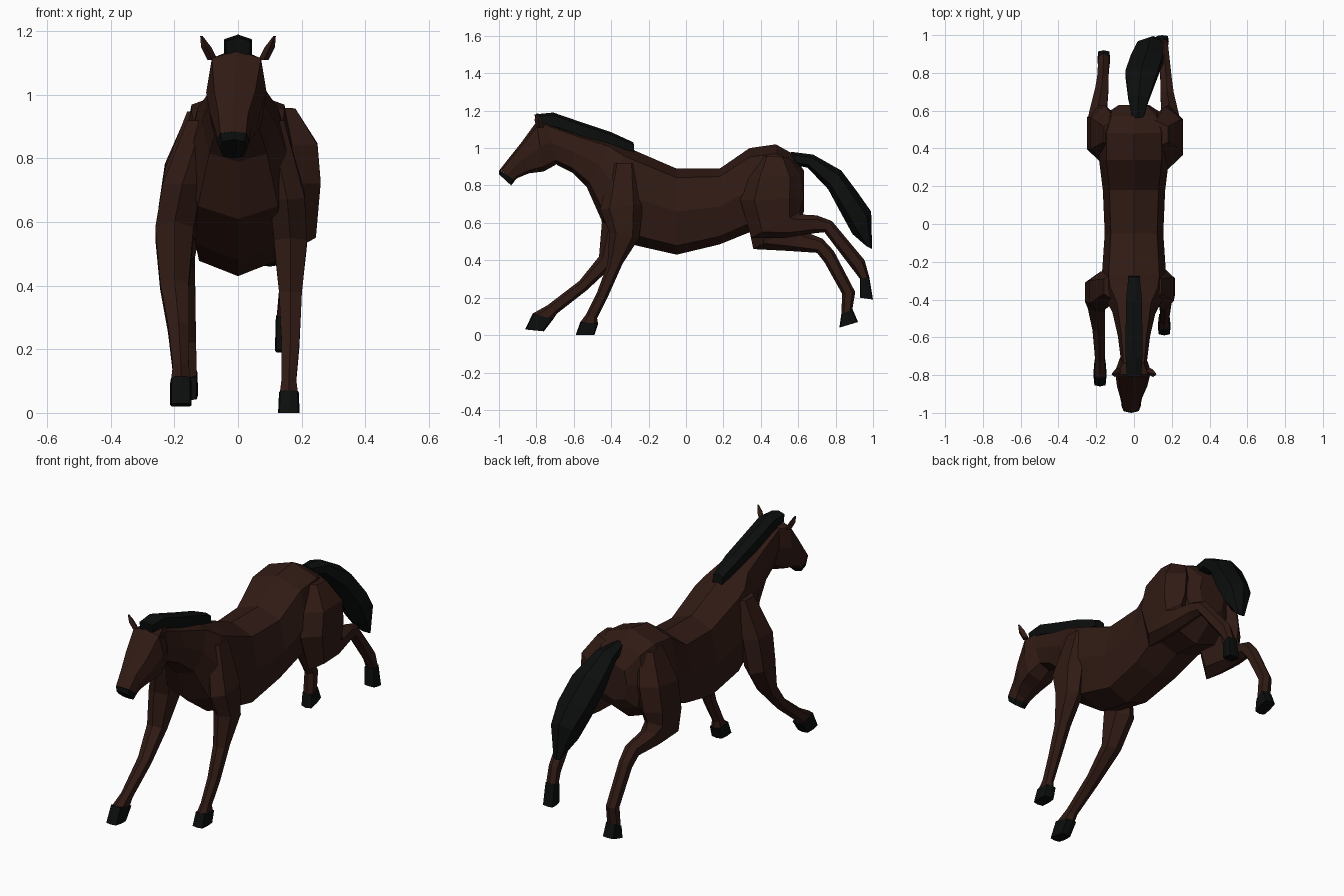
import bpy, bmesh
from math import cos, sin, tau, copysign


def material(name, rgb):
    m = bpy.data.materials.new(name)
    m.diffuse_color = (*rgb, 1)
    return m


BROWN = material("brown_coat", (0.030, 0.0105, 0.007))
BLACK = material("black_hair", (0.0035, 0.004, 0.004))


def soft(v, p):
    return copysign(abs(v) ** p, v) if abs(v) > 1e-6 else 0.0


def loft(name, sections, mat, sides=6, power=0.85):
    """Each section: centre x, half width, (y, z) of one edge, (y, z) of the opposite edge."""
    bm = bmesh.new()
    rings = []
    angles = [tau * i / sides for i in range(sides)]
    widest = max(soft(sin(a), power) for a in angles)
    for x, w, (y1, z1), (y2, z2) in sections:
        ring = []
        for a in angles:
            c, s = soft(cos(a), power), soft(sin(a), power) / widest
            ring.append(bm.verts.new((x + w * s,
                                      (y1 + y2) / 2 + (y1 - y2) / 2 * c,
                                      (z1 + z2) / 2 + (z1 - z2) / 2 * c)))
        rings.append(ring)
    for a, b in zip(rings, rings[1:]):
        for i in range(sides):
            j = (i + 1) % sides
            bm.faces.new((a[i], a[j], b[j], b[i]))
    bm.faces.new(rings[0])
    bm.faces.new(rings[-1])
    bmesh.ops.recalc_face_normals(bm, faces=bm.faces)
    mesh = bpy.data.meshes.new(name)
    bm.to_mesh(mesh)
    bm.free()
    mesh.materials.append(mat)
    ob = bpy.data.objects.new(name, mesh)
    bpy.context.collection.objects.link(ob)
    return ob


def leg(name, sections, sole):
    # The last leg section is the coronet; the hoof flares from it to the sole
    loft(name, sections, BROWN)
    x, w, f, b = sections[-1]
    loft(name + "_hoof", [(x, w + 0.003, f, b), (x, 0.034, *sole)], BLACK, 8, 0.4)


# Trunk and neck, from rump to poll
loft("body", [
    (0, 0.08, (0.63, 0.88), (0.63, 0.68)),
    (0, 0.15, (0.57, 0.97), (0.60, 0.62)),
    (0, 0.185, (0.48, 1.02), (0.50, 0.54)),
    (0, 0.185, (0.34, 1.00), (0.34, 0.55)),
    (0, 0.165, (0.18, 0.89), (0.18, 0.485)),
    (0, 0.155, (-0.05, 0.89), (-0.05, 0.43)),
    (0, 0.17, (-0.27, 0.985), (-0.27, 0.48)),
    (0, 0.16, (-0.32, 1.00), (-0.45, 0.61)),
    (0, 0.115, (-0.40, 1.035), (-0.53, 0.79)),
    (0, 0.085, (-0.58, 1.085), (-0.61, 0.87)),
    (0, 0.07, (-0.74, 1.14), (-0.69, 0.91)),
], BROWN, 8, 0.68)

# Head and dark muzzle
loft("head", [
    (-0.005, 0.07, (-0.74, 1.145), (-0.68, 0.92)),
    (-0.005, 0.095, (-0.80, 1.14), (-0.76, 0.875)),
    (-0.01, 0.08, (-0.88, 1.03), (-0.84, 0.865)),
    (-0.015, 0.058, (-0.94, 0.955), (-0.90, 0.84)),
    (-0.015, 0.05, (-0.995, 0.885), (-0.92, 0.825)),
], BROWN, 8, 0.6)
loft("muzzle", [
    (-0.015, 0.053, (-0.998, 0.885), (-0.915, 0.825)),
    (-0.015, 0.042, (-1.0, 0.86), (-0.935, 0.80)),
], BLACK, 8, 0.7)

# Ears
for side, label in ((-1, "left"), (1, "right")):
    loft("ear_" + label, [
        (side * 0.08, 0.016, (-0.80, 1.11), (-0.76, 1.11)),
        (side * 0.10, 0.016, (-0.81, 1.15), (-0.77, 1.15)),
        (side * 0.115, 0.004, (-0.80, 1.185), (-0.79, 1.185)),
    ], BROWN, 4, 1)

# Mane along the crest
loft("mane", [
    (0, 0.038, (-0.81, 1.18), (-0.80, 1.12)),
    (0, 0.044, (-0.71, 1.19), (-0.70, 1.10)),
    (0, 0.044, (-0.55, 1.135), (-0.56, 1.05)),
    (0, 0.042, (-0.40, 1.085), (-0.42, 1.01)),
    (0, 0.03, (-0.28, 1.03), (-0.275, 0.97)),
], BLACK, 6, 0.6)

# Tail swept back and to one side
loft("tail", [
    (0.02, 0.03, (0.56, 0.98), (0.58, 0.91)),
    (0.025, 0.055, (0.68, 0.965), (0.65, 0.895)),
    (0.04, 0.085, (0.83, 0.88), (0.76, 0.78)),
    (0.07, 0.085, (0.92, 0.76), (0.83, 0.65)),
    (0.085, 0.065, (0.99, 0.66), (0.89, 0.54)),
    (0.10, 0.02, (0.995, 0.46), (0.965, 0.475)),
], BLACK)

# Leading foreleg, reaching forward
leg("front_leg_left", [
    (-0.11, 0.05, (-0.40, 0.92), (-0.26, 0.92)),
    (-0.175, 0.062, (-0.47, 0.72), (-0.25, 0.72)),
    (-0.20, 0.06, (-0.45, 0.60), (-0.27, 0.53)),
    (-0.20, 0.045, (-0.465, 0.42), (-0.38, 0.38)),
    (-0.187, 0.033, (-0.57, 0.29), (-0.53, 0.24)),
    (-0.18, 0.025, (-0.74, 0.16), (-0.69, 0.115)),
    (-0.18, 0.03, (-0.82, 0.115), (-0.71, 0.085)),
], ((-0.86, 0.03), (-0.76, 0.02)))

# Trailing foreleg, on the ground
leg("front_leg_right", [
    (0.10, 0.045, (-0.40, 0.92), (-0.26, 0.92)),
    (0.155, 0.055, (-0.46, 0.67), (-0.23, 0.70)),
    (0.165, 0.052, (-0.41, 0.55), (-0.25, 0.52)),
    (0.165, 0.036, (-0.42, 0.38), (-0.34, 0.38)),
    (0.165, 0.028, (-0.475, 0.23), (-0.42, 0.20)),
    (0.16, 0.023, (-0.535, 0.11), (-0.475, 0.09)),
    (0.16, 0.028, (-0.565, 0.07), (-0.47, 0.06)),
], ((-0.59, 0.0), (-0.49, 0.0)))

# Lower hind leg
leg("back_leg_left", [
    (-0.10, 0.06, (0.40, 0.95), (0.55, 0.94)),
    (-0.155, 0.075, (0.33, 0.76), (0.63, 0.79)),
    (-0.18, 0.07, (0.33, 0.60), (0.63, 0.66)),
    (-0.19, 0.055, (0.36, 0.46), (0.61, 0.60)),
    (-0.19, 0.045, (0.55, 0.45), (0.62, 0.56)),
    (-0.17, 0.035, (0.70, 0.44), (0.73, 0.515)),
    (-0.165, 0.03, (0.74, 0.39), (0.79, 0.45)),
    (-0.16, 0.028, (0.835, 0.22), (0.905, 0.23)),
    (-0.16, 0.03, (0.83, 0.11), (0.89, 0.14)),
], ((0.82, 0.04), (0.92, 0.07)))

# Higher hind leg, kicked back
leg("back_leg_right", [
    (0.11, 0.07, (0.40, 0.96), (0.55, 0.95)),
    (0.165, 0.085, (0.33, 0.84), (0.62, 0.85)),
    (0.18, 0.08, (0.29, 0.72), (0.63, 0.73)),
    (0.19, 0.055, (0.35, 0.52), (0.61, 0.66)),
    (0.19, 0.045, (0.53, 0.52), (0.61, 0.645)),
    (0.175, 0.035, (0.69, 0.545), (0.70, 0.64)),
    (0.17, 0.03, (0.74, 0.55), (0.78, 0.61)),
    (0.155, 0.026, (0.90, 0.34), (0.955, 0.40)),
    (0.15, 0.028, (0.93, 0.30), (0.98, 0.31)),
], ((0.93, 0.20), (1.0, 0.19)))
